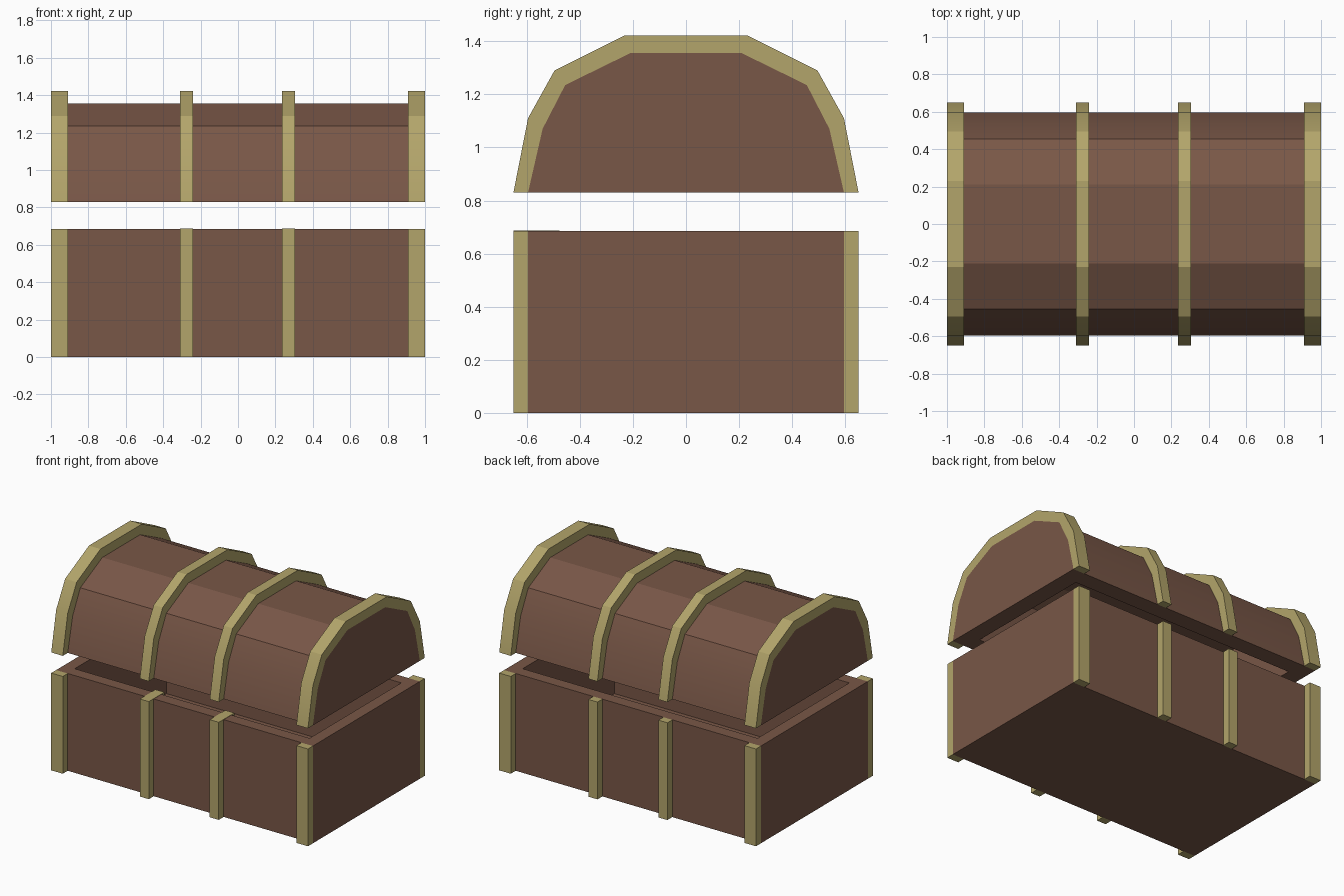
import bpy, bmesh, math

if "Cube" in bpy.data.objects:
    bpy.data.objects.remove(bpy.data.objects["Cube"])


def material(name, color):
    m = bpy.data.materials.new(name)
    m.diffuse_color = (*color, 1)
    m.use_nodes = True
    m.node_tree.nodes["Principled BSDF"].inputs["Base Color"].default_value = m.diffuse_color
    return m


WOOD = material("wood", (0.19, 0.095, 0.063))
BRASS = material("brass", (0.45, 0.375, 0.145))


def finish(name, bm, mat, smooth=False):
    bmesh.ops.recalc_face_normals(bm, faces=bm.faces)
    me = bpy.data.meshes.new(name)
    bm.to_mesh(me)
    bm.free()
    me.materials.append(mat)
    if smooth:
        me.shade_smooth()
        me.set_sharp_from_angle(angle=math.radians(20))
    ob = bpy.data.objects.new(name, me)
    bpy.context.collection.objects.link(ob)
    return ob


def box(x0, x1, y0, y1, z0, z1):
    bm = bmesh.new()
    bmesh.ops.create_cube(bm, size=1)
    for v in bm.verts:
        v.co.x = x0 if v.co.x < 0 else x1
        v.co.y = y0 if v.co.y < 0 else y1
        v.co.z = z0 if v.co.z < 0 else z1
    return bm


def arch(half):
    """Mirror a half profile (bottom to top) into a full open arch."""
    return [(-y, z) for y, z in half] + [(y, z) for y, z in reversed(half)]


def loop(bm, x, profile):
    return [bm.verts.new((x, y, z)) for y, z in profile]


def skin(bm, a, b):
    for i in range(len(a) - 1):
        bm.faces.new((a[i], a[i + 1], b[i + 1], b[i]))


LID_Z = 0.83
BASE_TOP = 0.685
WALL = 0.12
lid_outer = arch([(0.595, LID_Z), (0.54, 1.07), (0.455, 1.235), (0.21, 1.355)])
lid_inner = arch([(0.475, LID_Z), (0.43, 1.03), (0.37, 1.145), (0.18, 1.235)])
band_outer = arch([(0.65, LID_Z), (0.595, 1.11), (0.495, 1.29), (0.23, 1.422)])
bands = {"left": (-1, -0.91), "mid_left": (-0.31, -0.24),
         "mid_right": (0.235, 0.305), "right": (0.91, 1)}

# hollow wooden base
bm = box(-1, 1, -0.595, 0.595, 0, BASE_TOP)
top = max(bm.faces, key=lambda f: f.calc_center_median().z)
bmesh.ops.inset_region(bm, faces=[top], thickness=WALL)
cavity = bmesh.ops.extrude_face_region(bm, geom=[top])["geom"]
for v in cavity:
    if isinstance(v, bmesh.types.BMVert):
        v.co.z = WALL
if top.is_valid:
    bmesh.ops.delete(bm, geom=[top], context='FACES_ONLY')
finish("chest_base", bm, WOOD)

# hollow arched lid
bm = bmesh.new()
o0, o1 = loop(bm, -1, lid_outer), loop(bm, 1, lid_outer)
i0, i1 = loop(bm, -1 + WALL, lid_inner), loop(bm, 1 - WALL, lid_inner)
for a, b in ((o0, o1), (i0, i1)):
    skin(bm, a, b)
    bm.faces.new(a)
    bm.faces.new(b)
outer_rim = [o0[0], o0[-1], o1[-1], o1[0]]
inner_rim = [i0[0], i0[-1], i1[-1], i1[0]]
skin(bm, outer_rim + outer_rim[:1], inner_rim + inner_rim[:1])
finish("chest_lid", bm, WOOD, smooth=True)

for name, (x0, x1) in bands.items():
    # arched band over the lid
    bm = bmesh.new()
    a, b = loop(bm, x0, band_outer), loop(bm, x1, band_outer)
    c, d = loop(bm, x0, lid_outer), loop(bm, x1, lid_outer)
    for p, q in ((a, b), (b, d), (d, c), (c, a)):
        skin(bm, p, q)
    for k in (0, -1):
        bm.faces.new((a[k], b[k], d[k], c[k]))
    finish("lid_band_" + name, bm, BRASS, smooth=True)

    # upright straps on the base
    finish("back_strap_" + name, box(x0, x1, 0.595, 0.65, 0, BASE_TOP), BRASS)
    finish("front_strap_" + name, box(x0, x1, -0.65, -0.595, 0, BASE_TOP), BRASS)
    # middle front straps fold over the rim
    if name.startswith("mid"):
        finish("rim_strap_" + name,
               box(x0, x1, -0.65, -0.476, BASE_TOP - 0.02, BASE_TOP + 0.002), BRASS)
